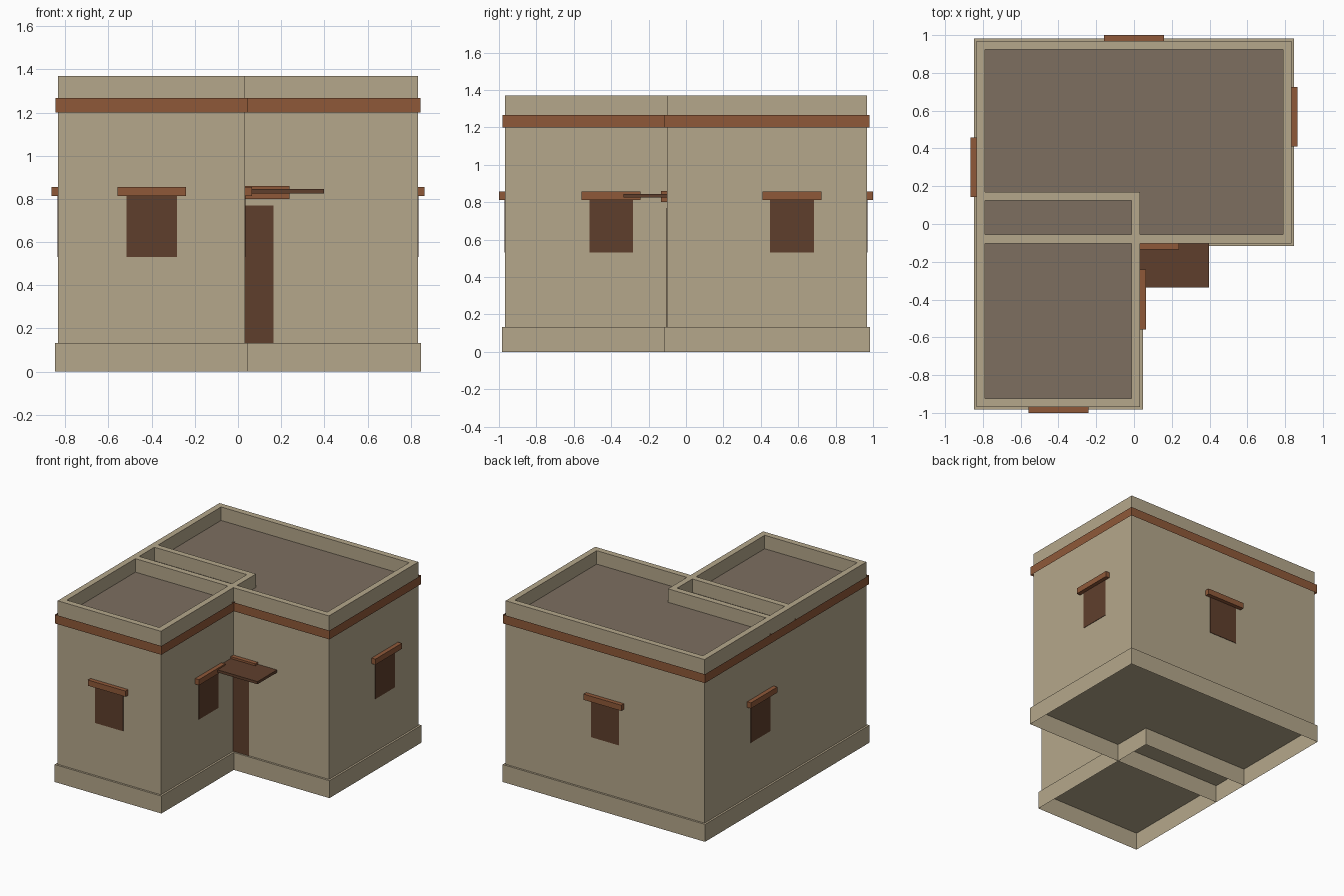
import bpy
import bmesh
from mathutils import Vector

cube = bpy.data.objects.get("Cube")
if cube:
    bpy.data.objects.remove(cube, do_unlink=True)


def material(name, r, g, b):
    """Flat colour from 0-255 display values, stored as linear."""
    linear = [((c / 255 + 0.055) / 1.055) ** 2.4 for c in (r, g, b)] + [1.0]
    mat = bpy.data.materials.new(name)
    mat.use_nodes = True
    mat.diffuse_color = linear
    bsdf = mat.node_tree.nodes["Principled BSDF"]
    bsdf.inputs["Base Color"].default_value = linear
    bsdf.inputs["Roughness"].default_value = 0.9
    return mat


PLASTER = material("sand plaster", 181, 167, 139)
ROOF = material("roof clay", 125, 111, 96)
TRIM = material("terracotta trim", 143, 89, 57)
WOOD = material("dark wood", 95, 63, 44)


def box(name, x, y, z, mats, drop="", parapet=None):
    """Box from ranges; drop leaves faces out, parapet sinks the top."""
    bm = bmesh.new()
    bmesh.ops.create_cube(bm, size=1)
    for v in bm.verts:
        v.co = Vector([r[0] if c < 0 else r[1] for c, r in zip(v.co, (x, y, z))])
    bm.normal_update()
    if parapet:
        thickness, depth = parapet
        top = [f for f in bm.faces if f.normal.z > 0.5]
        bmesh.ops.inset_region(bm, faces=top, thickness=thickness)
        # a second, zero-width ring becomes the inner parapet wall
        bmesh.ops.inset_region(bm, faces=top, thickness=0)
        for v in top[0].verts:
            v.co.z -= depth
        top[0].material_index = 1
    bm.normal_update()
    unwanted = [f for f in bm.faces
                if ("bottom" in drop and f.normal.z < -0.5)
                or ("top" in drop and f.normal.z > 0.5)]
    bmesh.ops.delete(bm, geom=unwanted, context="FACES")
    mesh = bpy.data.meshes.new(name)
    bm.to_mesh(mesh)
    bm.free()
    for mat in mats:
        mesh.materials.append(mat)
    obj = bpy.data.objects.new(name, mesh)
    bpy.context.collection.objects.link(obj)
    return obj


def grow(r, d):
    return (r[0] - d, r[1] + d)


# Two overlapping blocks: walls with sunken roof, hollow plinth, trim band
SIDE, END, INNER_X, INNER_Y = 0.833, 0.968, 0.032, -0.102
PLINTH, TOP = 0.132, 1.37
blocks = {
    "main": ((-SIDE, SIDE), (INNER_Y, END)),
    "wing": ((-SIDE, INNER_X), (-END, 0.17)),
}
for name, (x, y) in blocks.items():
    box(name + "_walls", x, y, (PLINTH, TOP), [PLASTER, ROOF],
        drop="bottom", parapet=(0.064, 0.102))
    box(name + "_plinth", grow(x, 0.015), grow(y, 0.015), (0, PLINTH),
        [PLASTER], drop="bottom")
    box(name + "_band", grow(x, 0.013), grow(y, 0.013), (1.2, 1.267),
        [TRIM], drop="bottom top")


def window(name, axis, wall, out, centre):
    """Dark pane and lintel on a wall; axis is the wall's normal."""
    def part(suffix, half, depth, z, mat):
        across = (centre - half, centre + half)
        through = tuple(sorted((wall, wall + out * depth)))
        x, y = (through, across) if axis == "x" else (across, through)
        box(name + suffix, x, y, z, [mat])
    part("_pane", 0.117, 0.003, (0.53, 0.815), WOOD)
    part("_lintel", 0.158, 0.032, (0.813, 0.856), TRIM)


window("front_window", "y", -END, -1, -0.4)
window("back_window", "y", END, 1, 0)
window("wing_window", "x", INNER_X, 1, -0.4)
window("left_window", "x", SIDE, 1, 0.567)
window("right_window", "x", -SIDE, -1, 0.3)

# Doorway in the inner corner, with lintel and canopy
box("door", (INNER_X, 0.165), (INNER_Y - 0.003, INNER_Y), (PLINTH, 0.77), [WOOD])
box("door_lintel", (INNER_X, 0.238), (INNER_Y - 0.032, INNER_Y), (0.8, 0.86), [TRIM])
box("door_canopy", (INNER_X, 0.398), (-0.335, INNER_Y), (0.825, 0.845), [WOOD])
